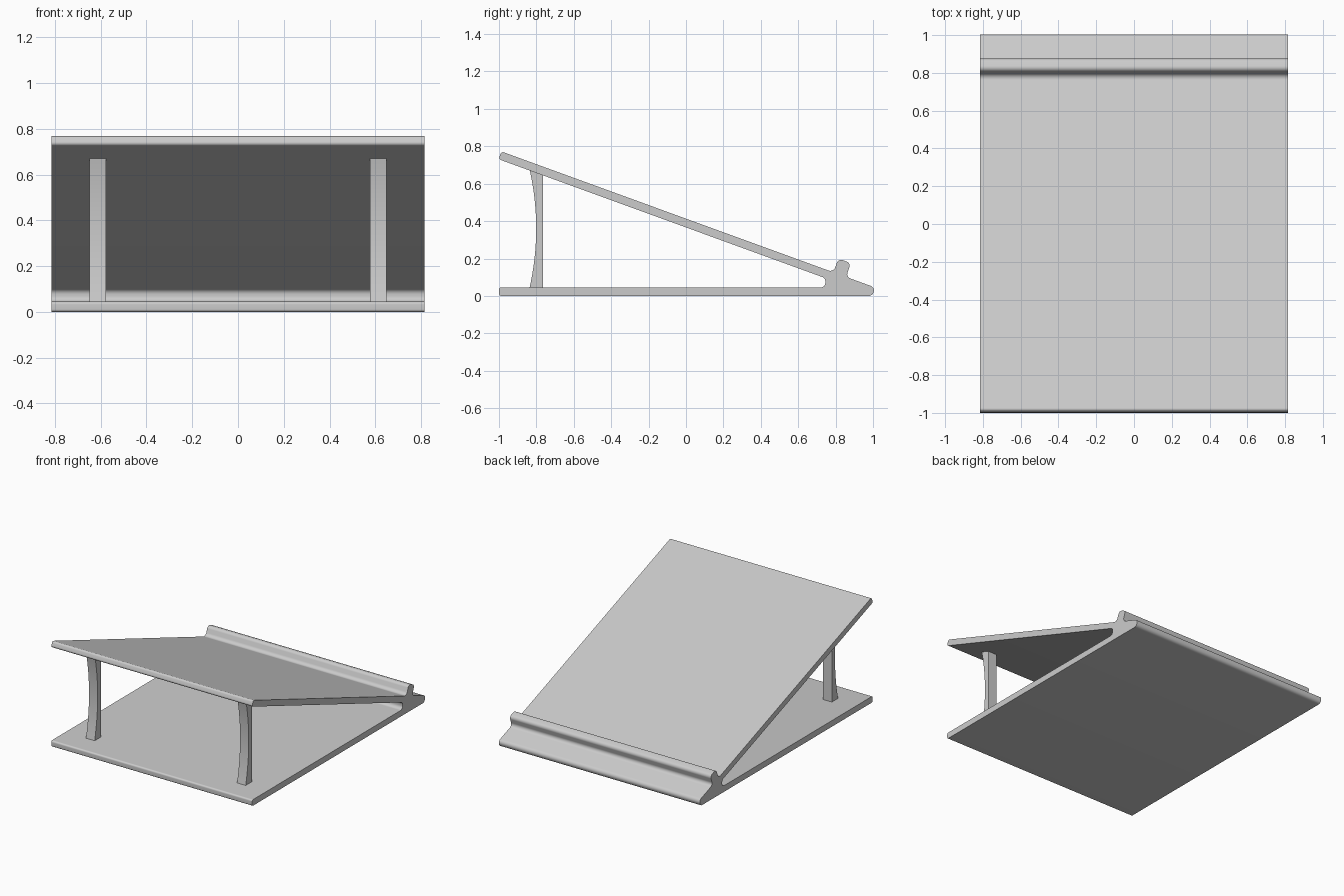
import bpy
import bmesh
import math
from mathutils import Vector

cube = bpy.data.objects.get("Cube")
if cube:
    bpy.data.objects.remove(cube, do_unlink=True)

GREY = (0.6, 0.6, 0.6, 1.0)
mat = bpy.data.materials.new("light grey")
mat.use_nodes = True
mat.diffuse_color = GREY
mat.node_tree.nodes["Principled BSDF"].inputs["Base Color"].default_value = GREY

SLOPE = math.tan(math.radians(20))
NORMAL = Vector((math.sin(math.radians(20)), math.cos(math.radians(20))))
THICK = 0.044


def on_board(y, height=0.0):
    """Point on the sloping top surface, moved out along its normal."""
    return Vector((y, 0.413 - SLOPE * y)) + NORMAL * height


def rounded(corners, steps=8):
    """Replace each (point, radius) corner with a tangent arc."""
    out = []
    for i, (p, radius) in enumerate(corners):
        p = Vector(p)
        if radius == 0:
            out.append(p)
            continue
        a = (Vector(corners[i - 1][0]) - p).normalized()
        b = (Vector(corners[(i + 1) % len(corners)][0]) - p).normalized()
        half = a.angle(b) / 2
        centre = p + (a + b).normalized() * (radius / math.sin(half))
        start = p + a * (radius / math.tan(half)) - centre
        end = p + b * (radius / math.tan(half)) - centre
        sweep = math.pi - 2 * half
        for k in range(steps + 1):
            t = k / steps
            out.append(centre + (start * math.sin((1 - t) * sweep)
                                 + end * math.sin(t * sweep)) / math.sin(sweep))
    return out


def extrude_x(name, outline, x0, x1):
    """Solid from a side outline, spanning x0 to x1."""
    bm = bmesh.new()
    face = bm.faces.new([bm.verts.new((x0, p.x, p.y)) for p in outline])
    new = bmesh.ops.extrude_face_region(bm, geom=[face])["geom"]
    bmesh.ops.translate(bm, vec=(x1 - x0, 0, 0),
                        verts=[v for v in new if isinstance(v, bmesh.types.BMVert)])
    bmesh.ops.recalc_face_normals(bm, faces=bm.faces[:])
    mesh = bpy.data.meshes.new(name)
    bm.to_mesh(mesh)
    bm.free()
    mesh.materials.append(mat)
    obj = bpy.data.objects.new(name, mesh)
    bpy.context.collection.objects.link(obj)
    bpy.ops.object.select_all(action="DESELECT")
    obj.select_set(True)
    bpy.context.view_layer.objects.active = obj
    bpy.ops.object.shade_smooth_by_angle(angle=math.radians(30))
    return obj


# Folded body: base plate, nose, retaining lip and sloping board
body = rounded([
    ((-1, 0), 0.012),
    ((0.995, 0), 0.026),
    (on_board(1.012), 0.026),
    (on_board(0.855), 0.025),
    (on_board(0.855, 0.078), 0.024),
    (on_board(0.788, 0.078), 0.024),
    (on_board(0.788), 0.028),
    (on_board(-0.987), 0.014),
    (on_board(-0.987, -THICK), 0.014),
    ((0.745, on_board(0.745).y - THICK * 1.064), 0.025),
    ((0.745, 0.045), 0.025),
    ((-1, 0.045), 0.012),
])
extrude_x("stand_body", body, -0.815, 0.815)

# Two support legs with a concave front face, ends sunk into the plates
BOTTOM, TOP = 0.04, 0.68
front = []
for k in range(17):
    t = k / 16
    bow = 0.036 * (1 - (2 * t - 1) ** 2)
    front.append(Vector((-0.837 + bow, TOP + (BOTTOM - TOP) * t)))
leg = front + [Vector((-0.765, BOTTOM)), Vector((-0.765, TOP - 0.072 * SLOPE))]
for side, name in ((1, "left_leg"), (-1, "right_leg")):
    extrude_x(name, leg, *sorted((side * 0.578, side * 0.648)))
